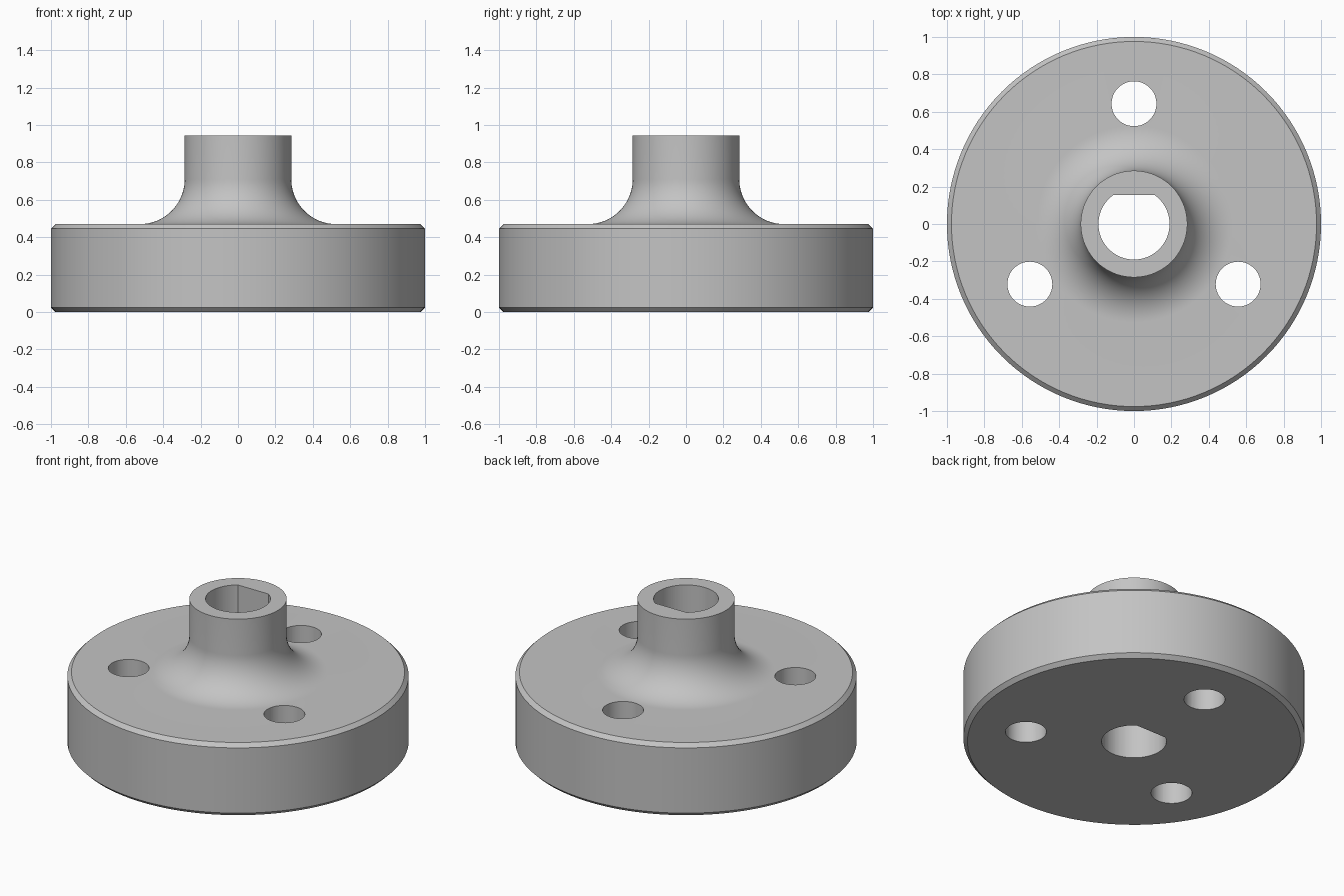
import bpy
import bmesh
from math import sin, cos, pi, radians, asin
from mathutils import Vector

if "Cube" in bpy.data.objects:
    bpy.data.objects.remove(bpy.data.objects["Cube"], do_unlink=True)

DISC_H, TOTAL_H, CHAMFER = 0.47, 0.945, 0.024
NECK_R, FILLET_R = 0.285, 0.24
BORE_R, BORE_FLAT_Y = 0.19, 0.155
BOLT_R, BOLT_CIRCLE = 0.12, 0.643

grey = bpy.data.materials.new("machined grey")
grey.use_nodes = True
COLOUR = (0.55, 0.55, 0.55, 1)
grey.diffuse_color = COLOUR
grey.node_tree.nodes["Principled BSDF"].inputs["Base Color"].default_value = COLOUR


def make_object(name, bm):
    bmesh.ops.recalc_face_normals(bm, faces=bm.faces)
    mesh = bpy.data.meshes.new(name)
    bm.to_mesh(mesh)
    bm.free()
    mesh.materials.append(grey)
    obj = bpy.data.objects.new(name, mesh)
    bpy.context.collection.objects.link(obj)
    return obj


def lathe(name, profile, steps=128):
    bm = bmesh.new()
    verts = [bm.verts.new((r, 0, z)) for r, z in profile]
    edges = [bm.edges.new(pair) for pair in zip(verts, verts[1:])]
    bmesh.ops.spin(bm, geom=verts + edges, cent=(0, 0, 0), axis=(0, 0, 1),
                   angle=2 * pi, steps=steps)
    bmesh.ops.remove_doubles(bm, verts=bm.verts, dist=1e-5)
    return make_object(name, bm)


def prism(name, outline):
    bm = bmesh.new()
    face = bm.faces.new([bm.verts.new((x, y, -0.2)) for x, y in outline])
    moved = bmesh.ops.extrude_face_region(bm, geom=[face])["geom"]
    bmesh.ops.translate(bm, vec=Vector((0, 0, TOTAL_H + 0.4)),
                        verts=[v for v in moved if isinstance(v, bmesh.types.BMVert)])
    obj = make_object(name, bm)
    obj.hide_render = True
    return obj


def arc(cx, cy, r, start, end, n):
    return [(cx + r * cos(start + (end - start) * i / n),
             cy + r * sin(start + (end - start) * i / n)) for i in range(n + 1)]


# Chamfered disc flowing through a fillet into the neck
profile = [(0, 0), (1 - CHAMFER, 0), (1, CHAMFER),
           (1, DISC_H - CHAMFER), (1 - CHAMFER, DISC_H)]
profile += arc(NECK_R + FILLET_R, DISC_H + FILLET_R, FILLET_R, 1.5 * pi, pi, 20)
profile += [(NECK_R, TOTAL_H), (0, TOTAL_H)]
hub = lathe("flanged_hub", profile)

# D-shaped shaft bore with its flat towards the back
flat = asin(BORE_FLAT_Y / BORE_R)
cutters = [prism("bore_cutter", arc(0, 0, BORE_R, pi - flat, 2 * pi + flat, 64))]

# Three bolt holes, evenly spaced
for i in range(3):
    a = radians(90 + 120 * i)
    ring = arc(BOLT_CIRCLE * cos(a), BOLT_CIRCLE * sin(a), BOLT_R, 0, 2 * pi, 48)
    cutters.append(prism("bolt_hole_cutter", ring[:-1]))

# Cut the holes through and discard the cutters
bpy.ops.object.select_all(action='DESELECT')
hub.select_set(True)
bpy.context.view_layer.objects.active = hub
for cutter in cutters:
    mod = hub.modifiers.new("hole", 'BOOLEAN')
    mod.operation = 'DIFFERENCE'
    mod.solver = 'EXACT'
    mod.object = cutter
    bpy.ops.object.modifier_apply(modifier=mod.name)
    bpy.data.objects.remove(cutter, do_unlink=True)

bpy.ops.object.shade_smooth_by_angle(angle=radians(30))
